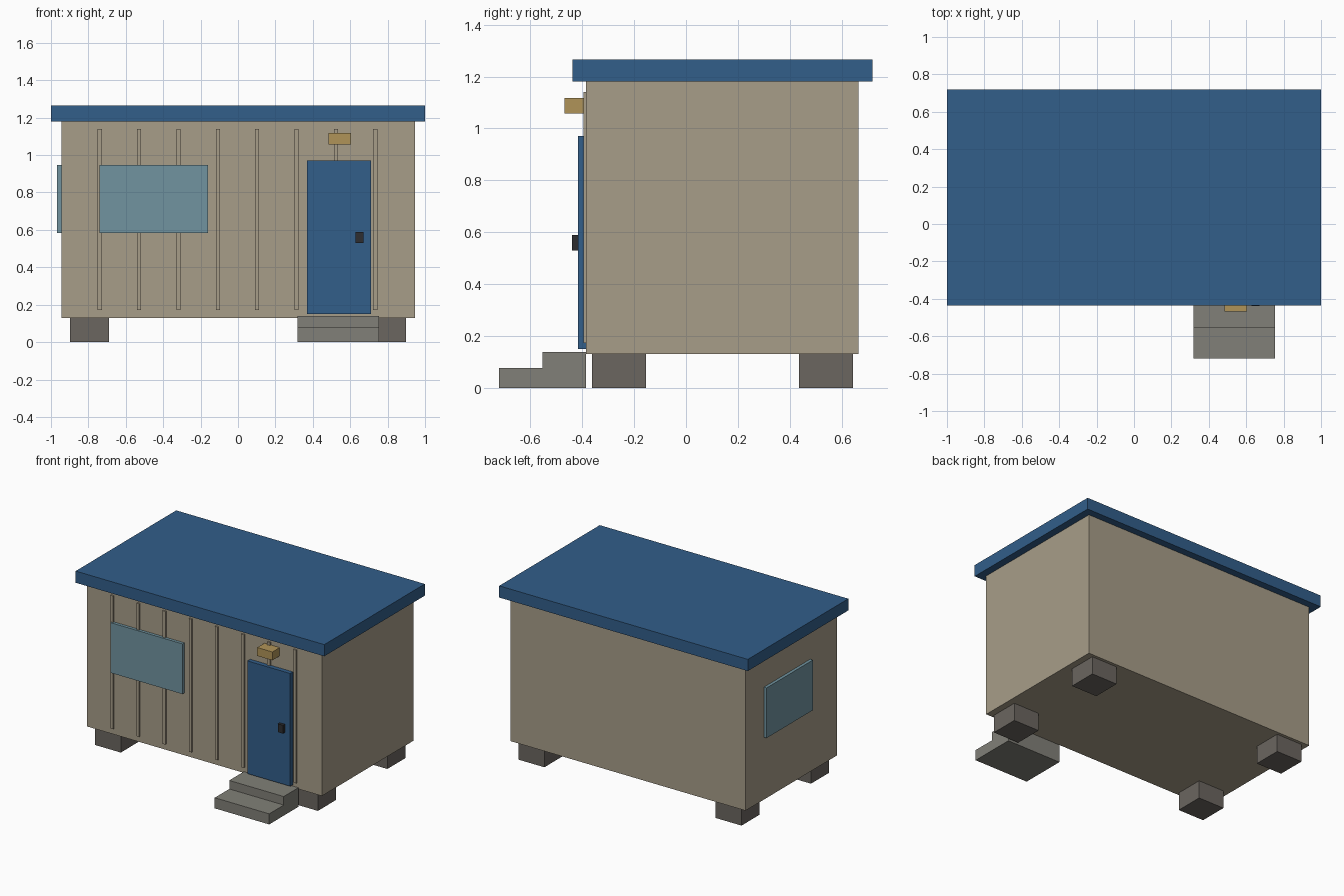
import bpy, bmesh

if "Cube" in bpy.data.objects:
    bpy.data.objects.remove(bpy.data.objects["Cube"])


def material(name, rgb):
    m = bpy.data.materials.new(name)
    m.diffuse_color = (*rgb, 1)
    m.use_nodes = True
    m.node_tree.nodes["Principled BSDF"].inputs["Base Color"].default_value = m.diffuse_color
    return m


BEIGE = material("beige_wall", (0.39, 0.34, 0.25))
BLUE = material("blue_paint", (0.032, 0.112, 0.254))
GLASS = material("window_glass", (0.165, 0.296, 0.352))
BRASS = material("lamp_yellow", (0.434, 0.296, 0.098))
DARK = material("dark_metal", (0.026, 0.026, 0.029))
STEP = material("step_grey", (0.22, 0.216, 0.188))
BLOCK = material("block_grey", (0.147, 0.133, 0.117))


def prism(name, profile, x0, x1, mat):
    """Extrude a (y, z) profile along x."""
    bm = bmesh.new()
    face = bm.faces.new([bm.verts.new((x0, y, z)) for y, z in profile])
    ext = bmesh.ops.extrude_face_region(bm, geom=[face])
    verts = [g for g in ext["geom"] if isinstance(g, bmesh.types.BMVert)]
    bmesh.ops.translate(bm, verts=verts, vec=(x1 - x0, 0, 0))
    bmesh.ops.recalc_face_normals(bm, faces=bm.faces)
    mesh = bpy.data.meshes.new(name)
    bm.to_mesh(mesh)
    bm.free()
    mesh.materials.append(mat)
    obj = bpy.data.objects.new(name, mesh)
    bpy.context.collection.objects.link(obj)
    return obj


def box(name, x, y, z, mat):
    """Box given by its (min, max) range on each axis."""
    profile = [(y[0], z[0]), (y[1], z[0]), (y[1], z[1]), (y[0], z[1])]
    return prism(name, profile, x[0], x[1], mat)


FRONT = -0.385  # y of the front wall

# Cabin body and flat roof
box("cabin_body", (-0.945, 0.945), (FRONT, 0.665), (0.13, 1.18), BEIGE)
box("roof", (-1, 1), (-0.437, 0.718), (1.18, 1.265), BLUE)

# Foundation blocks at the four corners
for side, x in (("left", -0.793), ("right", 0.793)):
    for end, y in (("front", -0.259), ("back", 0.539)):
        box(f"{end}_{side}_block", (x - 0.104, x + 0.104),
            (y - 0.104, y + 0.104), (0, 0.13), BLOCK)

# Vertical wall battens on the front
for i in range(8):
    x = -0.739 + i * 0.2104
    box(f"wall_batten_{i + 1}", (x - 0.011, x + 0.011),
        (-0.396, FRONT), (0.172, 1.14), BEIGE)

# Windows on the front and left walls
box("front_window", (-0.74, -0.161), (-0.407, FRONT), (0.583, 0.948), GLASS)
box("left_window", (-0.967, -0.945), (-0.077, 0.455), (0.583, 0.948), GLASS)

# Door with handle, and lamp above it
box("door", (0.368, 0.712), (-0.417, FRONT), (0.15, 0.97), BLUE)
box("door_handle", (0.628, 0.67), (-0.439, -0.417), (0.53, 0.59), DARK)
box("door_lamp", (0.483, 0.605), (-0.469, FRONT), (1.057, 1.118), BRASS)

# Two entrance steps
prism("entrance_steps",
      [(FRONT, 0), (-0.72, 0), (-0.72, 0.077), (-0.553, 0.077),
       (-0.553, 0.139), (FRONT, 0.139)], 0.317, 0.755, STEP)
